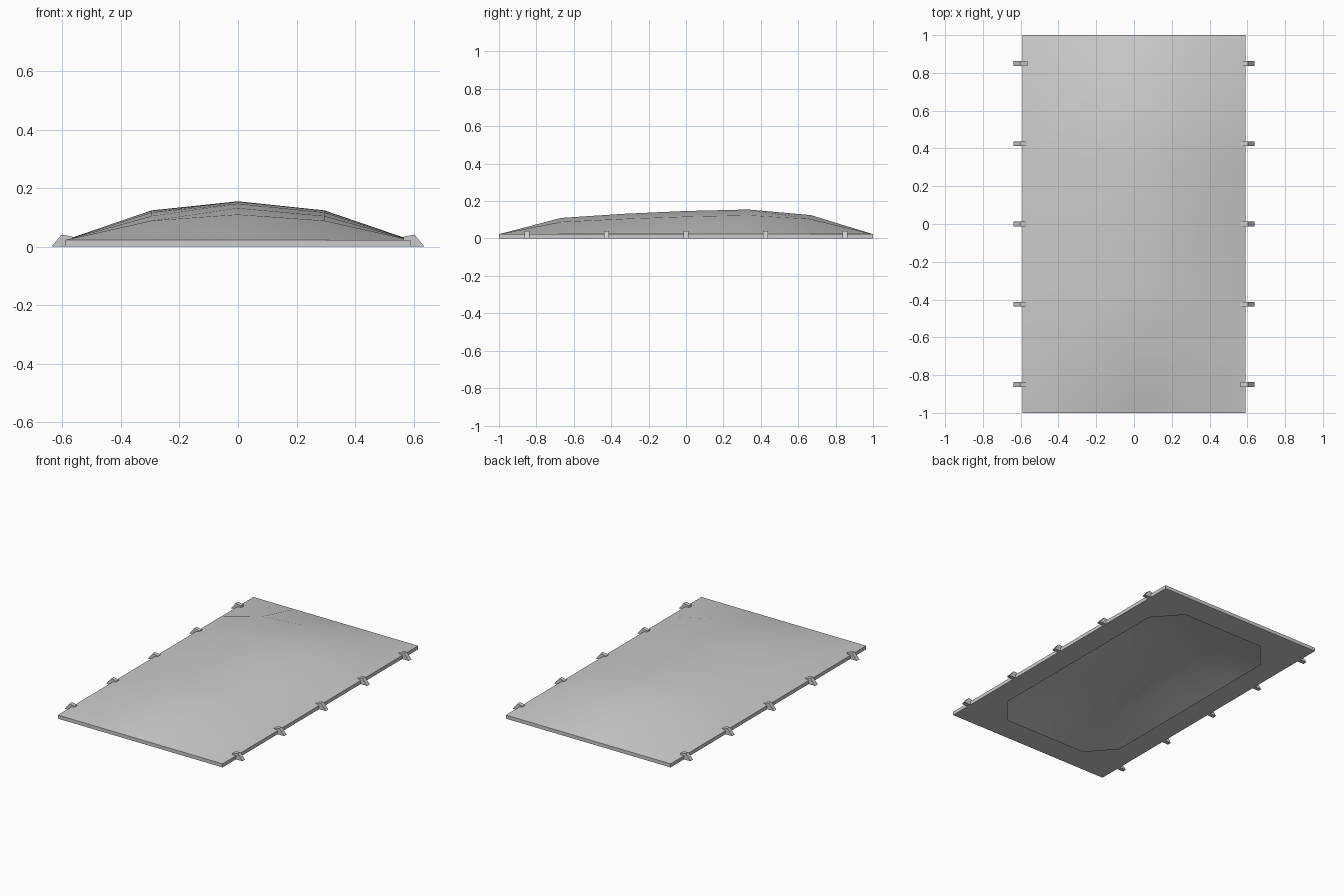
import bpy, bmesh

if "Cube" in bpy.data.objects:
    bpy.data.objects.remove(bpy.data.objects["Cube"])

HALF_X, HALF_Y, RIM = 0.59, 1.0, 0.023


def make_object(name, bm, recalc=True):
    if recalc:
        bmesh.ops.recalc_face_normals(bm, faces=bm.faces[:])
    mesh = bpy.data.meshes.new(name)
    bm.to_mesh(mesh)
    bm.free()
    obj = bpy.data.objects.new(name, mesh)
    bpy.context.collection.objects.link(obj)
    return obj


# Domed cover: 4 x 6 grid skin with a thin vertical rim, open below
ridge = [RIM, 0.11, 0.132, 0.147, 0.155, 0.125, RIM]      # heights at x = 0
shoulder = [RIM, 0.089, 0.105, 0.117, 0.124, 0.104, RIM]  # heights at x = +-0.3
bm = bmesh.new()
top = []
for j in range(7):
    heights = [RIM, shoulder[j], ridge[j], shoulder[j], RIM]
    top.append([bm.verts.new(((i - 2) * HALF_X / 2, (j - 3) * HALF_Y / 3, z))
                for i, z in enumerate(heights)])
for j in range(6):
    for i in range(4):
        bm.faces.new((top[j][i], top[j][i + 1], top[j + 1][i + 1], top[j + 1][i]))
border = [e for e in bm.edges if e.is_boundary]
ext = bmesh.ops.extrude_edge_only(bm, edges=border)
for v in ext["geom"]:
    if isinstance(v, bmesh.types.BMVert):
        v.co.z = 0
cover = make_object("domed_cover", bm)
bpy.context.view_layer.objects.active = cover
cover.select_set(True)
bpy.ops.object.shade_smooth_by_angle(angle=0.6)

# Flat underside border around an eight-sided opening
hx, hy = HALF_X / 2, HALF_Y * 2 / 3
ox, oy = HALF_X * 0.75, HALF_Y * 5 / 6
bm = bmesh.new()
inner, outer = [], []
for sx, sy, flip in ((1, 1, 0), (-1, 1, 1), (-1, -1, 0), (1, -1, 1)):
    pair = [(ox * sx, hy * sy), (hx * sx, oy * sy)]
    inner += [bm.verts.new((x, y, 0)) for x, y in (pair[::-1] if flip else pair)]
    outer.append(bm.verts.new((HALF_X * sx, HALF_Y * sy, 0)))
for k in range(4):
    a, b, c = inner[2 * k], inner[2 * k + 1], inner[(2 * k + 2) % 8]
    bm.faces.new((a, b, outer[k]))
    bm.faces.new((b, c, outer[(k + 1) % 4], outer[k]))
for f in bm.faces:
    f.normal_update()
    if f.normal.z > 0:
        f.normal_flip()
make_object("underside_border", bm, recalc=False)

# Edge clips: wedge profile pushed along y, five per long side
profile = [(0.565, 0.0), (0.637, 0.0), (0.603, 0.041), (0.565, 0.034)]
bm = bmesh.new()
for k in range(-2, 3):
    y = k * 0.425
    for side in (-1, 1):
        face = bm.faces.new([bm.verts.new((side * x, y - 0.013, z)) for x, z in profile])
        ext = bmesh.ops.extrude_face_region(bm, geom=[face], use_keep_orig=True)
        moved = [g for g in ext["geom"] if isinstance(g, bmesh.types.BMVert)]
        bmesh.ops.translate(bm, verts=moved, vec=(0, 0.026, 0))
make_object("edge_clips", bm)
